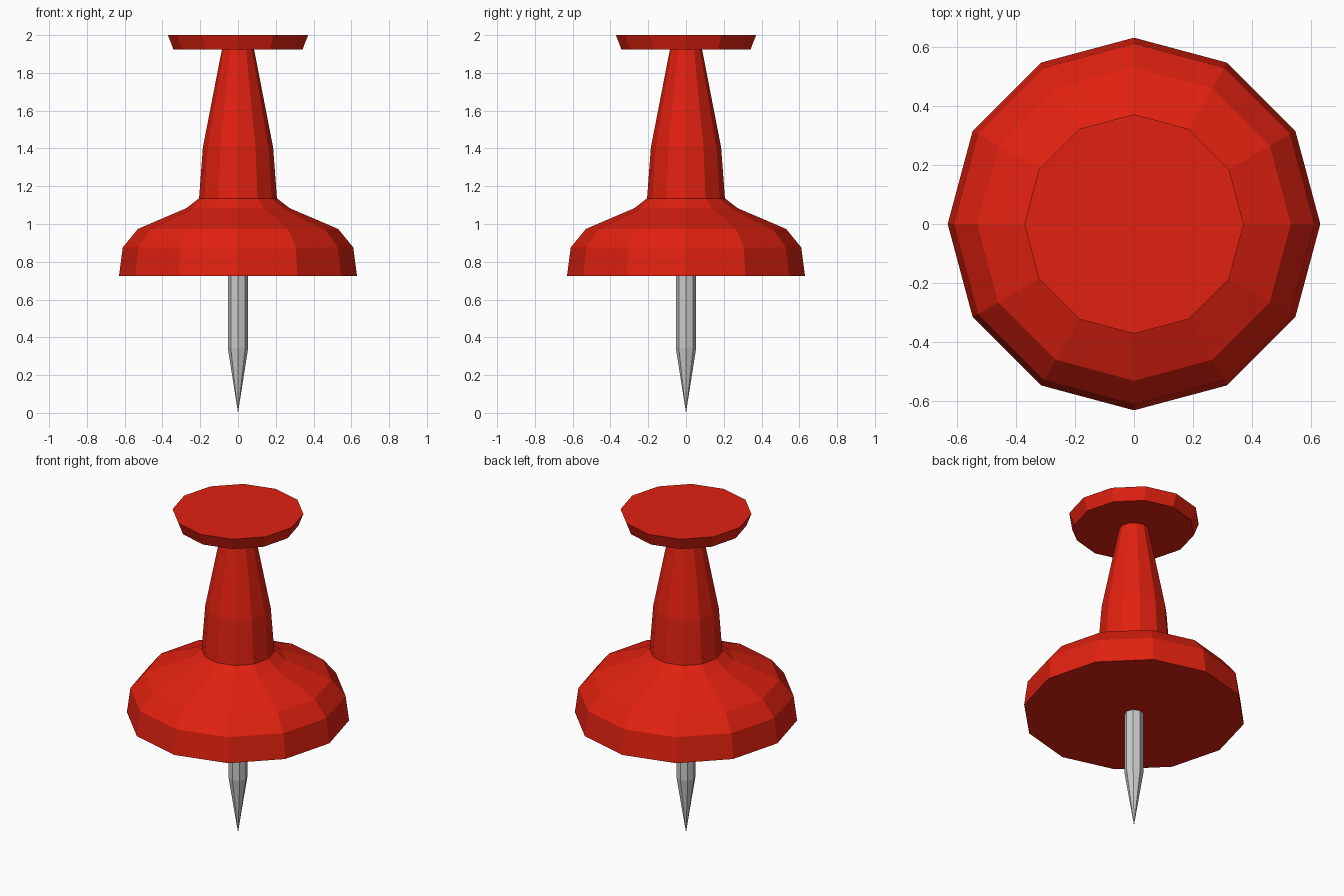
import bpy, bmesh
from math import cos, sin, pi

if "Cube" in bpy.data.objects:
    bpy.data.objects.remove(bpy.data.objects["Cube"])


def lathe(name, profile, sides, color=None):
    """Revolve (radius, z) points, listed bottom to top, about the z axis."""
    bm = bmesh.new()
    rings = []
    for r, z in profile:
        if r == 0:
            rings.append([bm.verts.new((0, 0, z))] * sides)
        else:
            rings.append([bm.verts.new((r * cos(2 * pi * i / sides), r * sin(2 * pi * i / sides), z))
                          for i in range(sides)])
    for a, b in zip(rings, rings[1:]):
        for i in range(sides):
            j = (i + 1) % sides
            corners = list(dict.fromkeys((a[i], a[j], b[j], b[i])))
            bm.faces.new(corners)
    # Flat end caps
    if profile[0][0] > 0:
        bm.faces.new(rings[0][::-1])
    if profile[-1][0] > 0:
        bm.faces.new(rings[-1])
    bmesh.ops.recalc_face_normals(bm, faces=bm.faces)
    mesh = bpy.data.meshes.new(name)
    bm.to_mesh(mesh)
    bm.free()
    obj = bpy.data.objects.new(name, mesh)
    bpy.context.collection.objects.link(obj)
    if color:
        mat = bpy.data.materials.new(name + "_color")
        mat.diffuse_color = color
        mat.use_nodes = True
        mat.node_tree.nodes["Principled BSDF"].inputs["Base Color"].default_value = mat.diffuse_color
        mesh.materials.append(mat)
    return obj


# Red plastic handle: flared base, tapered grip and flat head
lathe("handle", [(0.63, 0.724), (0.61, 0.876), (0.53, 0.974), (0.273, 1.084),
                 (0.206, 1.136), (0.186, 1.405), (0.085, 1.925),
                 (0.342, 1.925), (0.371, 2.0)], 12, (0.75, 0.015, 0.005, 1))

# Steel pin with a tapered point
lathe("pin", [(0, 0), (0.054, 0.345), (0.054, 0.724)], 8)
